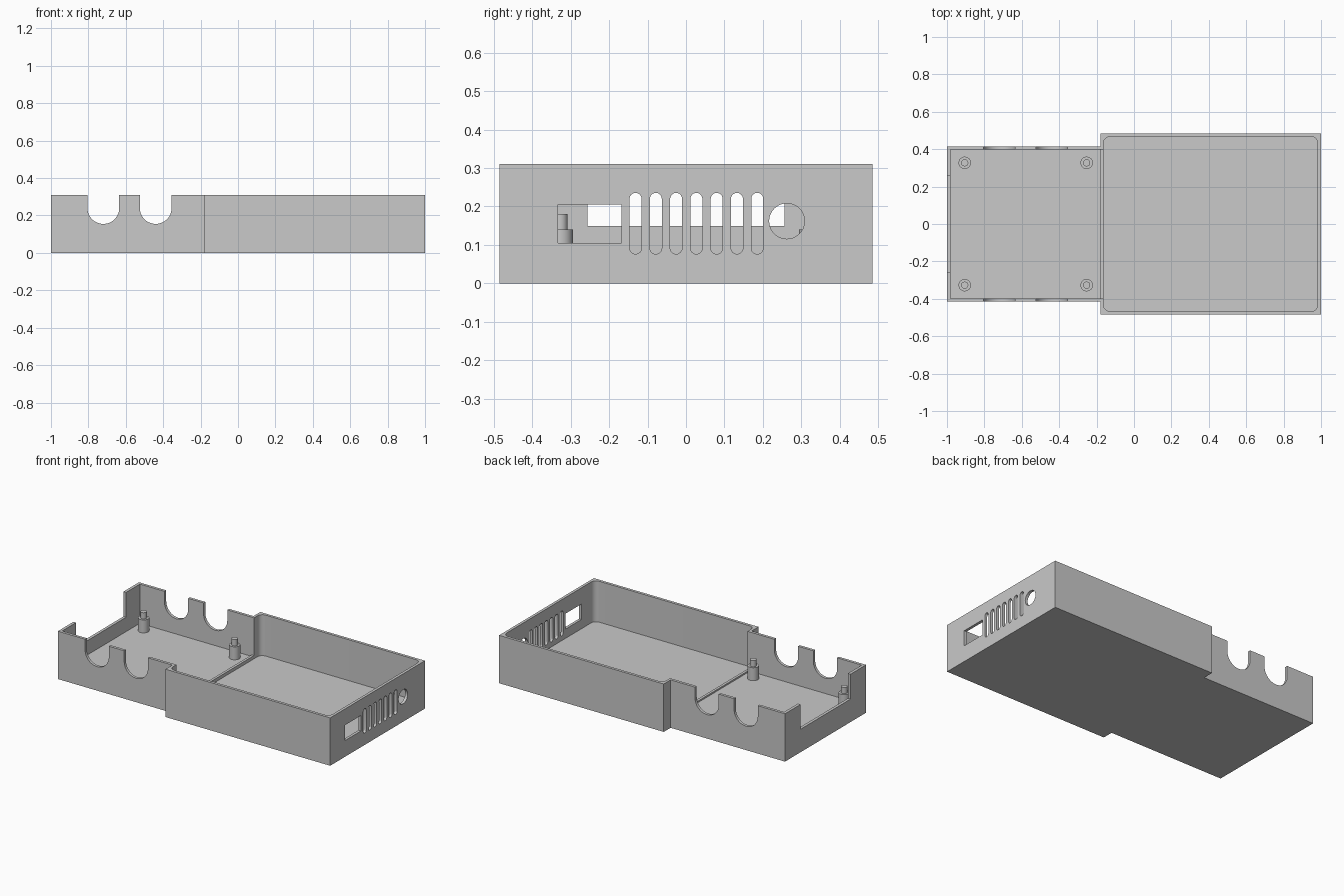
import bpy, bmesh, math
from mathutils import Vector

cube = bpy.data.objects.get("Cube")
if cube:
    bpy.data.objects.remove(cube, do_unlink=True)

grey = bpy.data.materials.new("plain grey")
grey.use_nodes = True
colour = (0.585, 0.585, 0.585, 1)
grey.diffuse_color = colour
grey.node_tree.nodes["Principled BSDF"].inputs["Base Color"].default_value = colour

HEIGHT = 0.31
AXES = {"x": lambda a, b, d: (d, a, b),
        "y": lambda a, b, d: (a, d, b),
        "z": lambda a, b, d: (a, b, d)}


def prism(name, outline, axis, start, end):
    """Extrude a flat outline along one axis."""
    place = AXES[axis]
    bm = bmesh.new()
    face = bm.faces.new([bm.verts.new(place(a, b, start)) for a, b in outline])
    moved = bmesh.ops.extrude_face_region(bm, geom=[face])["geom"]
    shift = Vector(place(0, 0, end - start))
    bmesh.ops.translate(bm, vec=shift,
                        verts=[v for v in moved if isinstance(v, bmesh.types.BMVert)])
    bmesh.ops.recalc_face_normals(bm, faces=bm.faces)
    mesh = bpy.data.meshes.new(name)
    bm.to_mesh(mesh)
    bm.free()
    mesh.materials.append(grey)
    obj = bpy.data.objects.new(name, mesh)
    bpy.context.collection.objects.link(obj)
    return obj


def rect(a0, a1, b0, b1):
    return [(a0, b0), (a1, b0), (a1, b1), (a0, b1)]


def arc(ca, cb, r, first, last, steps):
    angles = [math.radians(first + (last - first) * i / steps) for i in range(steps + 1)]
    return [(ca + r * math.cos(t), cb + r * math.sin(t)) for t in angles]


def circle(ca, cb, r, steps=40):
    return arc(ca, cb, r, 0, 360, steps)[:-1]


def rounded_rect(a0, a1, b0, b1, r, steps=10):
    return (arc(a1 - r, b1 - r, r, 0, 90, steps) + arc(a0 + r, b1 - r, r, 90, 180, steps)
            + arc(a0 + r, b0 + r, r, 180, 270, steps) + arc(a1 - r, b0 + r, r, 270, 360, steps))


def activate(obj):
    bpy.ops.object.select_all(action="DESELECT")
    obj.select_set(True)
    bpy.context.view_layer.objects.active = obj


def cut(body, outline, axis, start, end):
    cutter = prism("cutter", outline, axis, start, end)
    cutter.hide_render = True
    mod = body.modifiers.new("cut", "BOOLEAN")
    mod.operation = "DIFFERENCE"
    mod.solver = "EXACT"
    mod.object = cutter
    activate(body)
    bpy.ops.object.modifier_apply(modifier=mod.name)
    bpy.data.objects.remove(cutter, do_unlink=True)


# Tray body: wide bay joined to a narrower bay
half = [(-1, 0.415), (-0.18, 0.415), (-0.18, 0.485), (1, 0.485)]
tray = prism("tray", half + [(x, -y) for x, y in reversed(half)], "z", 0, HEIGHT)

# Bay cavities and the passage over the low sill between them
cut(tray, rounded_rect(-0.163, 0.982, -0.467, 0.467, 0.035), "z", 0.045, 0.5)
cut(tray, rect(-0.981, -0.18, -0.397, 0.397), "z", 0.056, 0.5)
cut(tray, rect(-0.2, -0.14, -0.397, 0.397), "z", 0.066, 0.5)

# Open notch in the end wall of the narrow bay
cut(tray, rect(-0.256, 0.256, 0.149, 0.5), "x", -1.1, -0.9)

# U-shaped cable openings through both long walls
for x in (-0.72, -0.44):
    u_shape = arc(x, 0.24, 0.085, 180, 360, 24) + [(x + 0.085, 0.5), (x - 0.085, 0.5)]
    cut(tray, u_shape, "y", -0.6, 0.6)

# Socket window, vent slots and round hole in the far end wall
cut(tray, rect(-0.332, -0.168, 0.105, 0.205), "x", 0.9, 1.1)
for i in range(7):
    y = 0.027 + (i - 3) * 0.0527
    slot = arc(y, 0.22, 0.0155, 0, 180, 12) + arc(y, 0.092, 0.0155, 180, 360, 12)
    cut(tray, slot, "x", 0.9, 1.1)
cut(tray, circle(0.262, 0.162, 0.046), "x", 0.9, 1.1)

# Board standoffs, each with a locating pin
parts = [tray]
for x, end in ((-0.905, "outer"), (-0.253, "inner")):
    for y, side in ((-0.327, "front"), (0.327, "back")):
        parts.append(prism(f"{side}_{end}_standoff", circle(x, y, 0.033), "z", 0.05, 0.14))
        parts.append(prism(f"{side}_{end}_pin", circle(x, y, 0.019), "z", 0.135, 0.18))

for part in parts:
    activate(part)
    bpy.ops.object.shade_smooth_by_angle(angle=math.radians(30))
